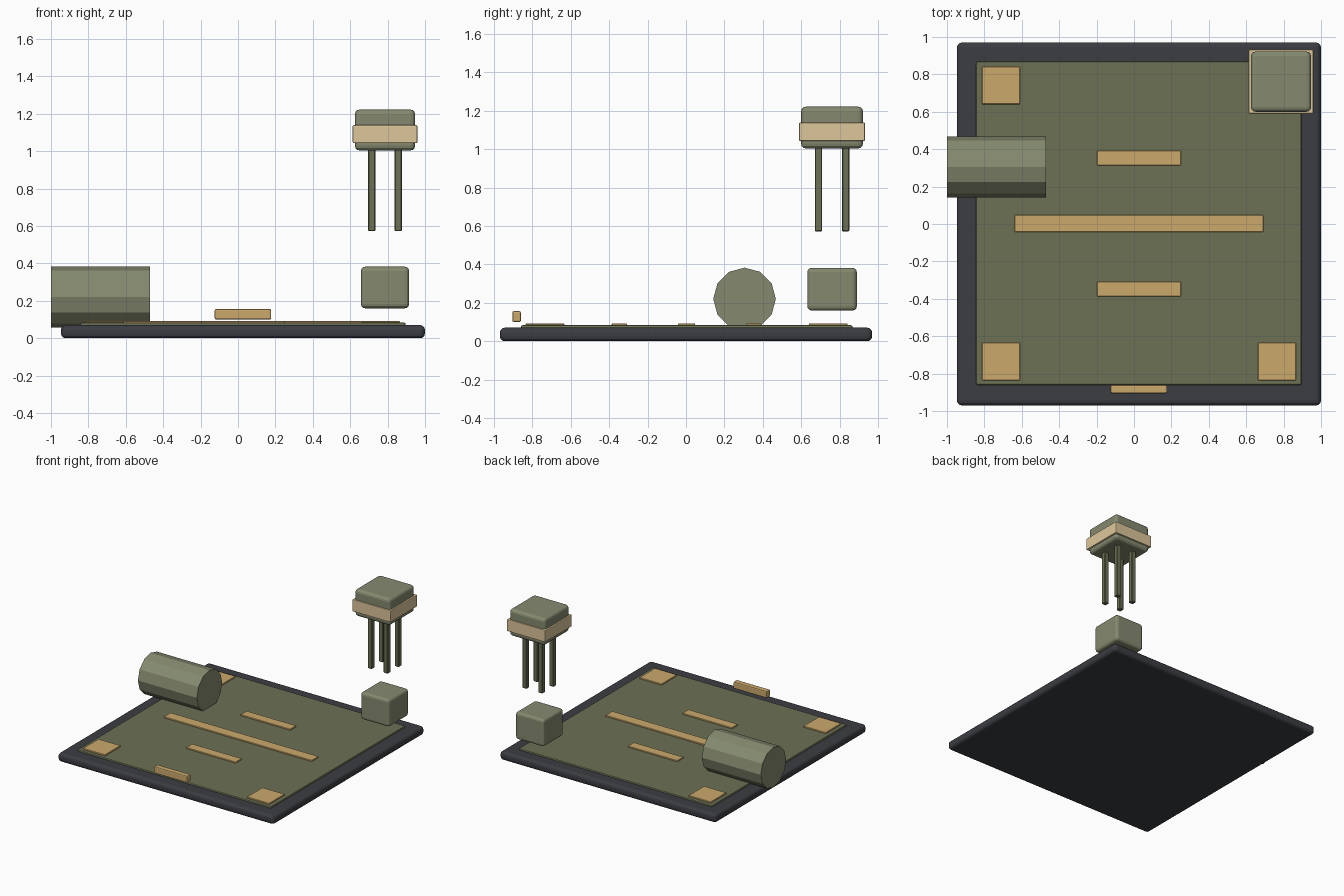
import bpy, bmesh, math
from mathutils import Matrix

if "Cube" in bpy.data.objects:
    bpy.data.objects.remove(bpy.data.objects["Cube"])

CX = 0.0265  # board centre in x


def material(name, rgb):
    m = bpy.data.materials.new(name)
    m.diffuse_color = (*rgb, 1)
    m.use_nodes = True
    m.node_tree.nodes["Principled BSDF"].inputs["Base Color"].default_value = m.diffuse_color
    return m


CHARCOAL = material("charcoal", (0.045, 0.047, 0.055))
OLIVE = material("olive", (0.15, 0.165, 0.09))
SAGE = material("sage", (0.235, 0.255, 0.16))
OCHRE = material("ochre", (0.60, 0.40, 0.15))
SAND = material("sand", (0.73, 0.57, 0.33))


def finish(name, bm, mat, bevel=0, segments=2):
    me = bpy.data.meshes.new(name)
    bm.to_mesh(me)
    bm.free()
    me.materials.append(mat)
    ob = bpy.data.objects.new(name, me)
    bpy.context.collection.objects.link(ob)
    if bevel:
        b = ob.modifiers.new("bevel", "BEVEL")
        b.width, b.segments = bevel, segments
    return ob


def box(name, x, y, z, mat, bevel=0, segments=2):
    """Box from (min, max) ranges along each axis."""
    bm = bmesh.new()
    mid = [(a + b) / 2 for a, b in (x, y, z)]
    size = [b - a for a, b in (x, y, z)]
    bmesh.ops.create_cube(bm, size=1, matrix=Matrix.Translation(mid) @ Matrix.Diagonal((*size, 1)))
    return finish(name, bm, mat, bevel, segments)


def around(c, half):
    return (c - half, c + half)


# Base board and inset field
box("base_board", around(CX, 0.973), around(0, 0.97), (0, 0.07), CHARCOAL, 0.025, 3)
box("field_panel", around(CX, 0.87), around(0.004, 0.864), (0.055, 0.083), OLIVE, 0.008)

# Corner tiles (the back right corner holds the block instead)
for label, sx, sy in (("back_left", -1, 1), ("front_left", -1, -1), ("front_right", 1, -1)):
    box("tile_" + label, around(CX + sx * 0.738, 0.101), around(0.003 + sy * 0.738, 0.101),
        (0.07, 0.092), OCHRE, 0.003, 1)

# Marking strips
box("centre_strip", around(CX, 0.666), around(0.003, 0.045), (0.07, 0.092), OCHRE, 0.003, 1)
for label, s in (("back", 1), ("front", -1)):
    box(label + "_strip", around(CX, 0.224), around(0.003 + s * 0.35, 0.04),
        (0.07, 0.092), OCHRE, 0.003, 1)

# Front name plate
box("front_plate", around(CX, 0.151), (-0.905, -0.86), (0.1, 0.156), OCHRE, 0.008)

# Twelve-sided drum lying along x
bm = bmesh.new()
bmesh.ops.create_cone(bm, cap_ends=True, segments=12, radius1=0.163, radius2=0.163, depth=0.53,
                      matrix=Matrix.Translation((-0.735, 0.305, 0.22)) @ Matrix.Rotation(math.pi / 2, 4, "Y"))
finish("drum", bm, SAGE)

# Corner block
TX, TY = 0.786, 0.761
box("corner_block", around(TX, 0.129), around(TY, 0.129), (0.16, 0.382), SAGE, 0.022, 3)

# Raised cabin with band and four legs
box("cabin", around(TX, 0.161), around(TY, 0.161), (1.004, 1.222), SAGE, 0.025, 3)
box("cabin_band", around(TX, 0.173), around(TY, 0.172), (1.043, 1.139), SAND, 0.006)
for i, (sx, sy) in enumerate(((-1, -1), (1, -1), (1, 1), (-1, 1))):
    box(f"cabin_leg_{i + 1}", around(TX + sx * 0.071, 0.019), around(TY + sy * 0.071, 0.019),
        (0.572, 1.02), OLIVE, 0.004, 1)
